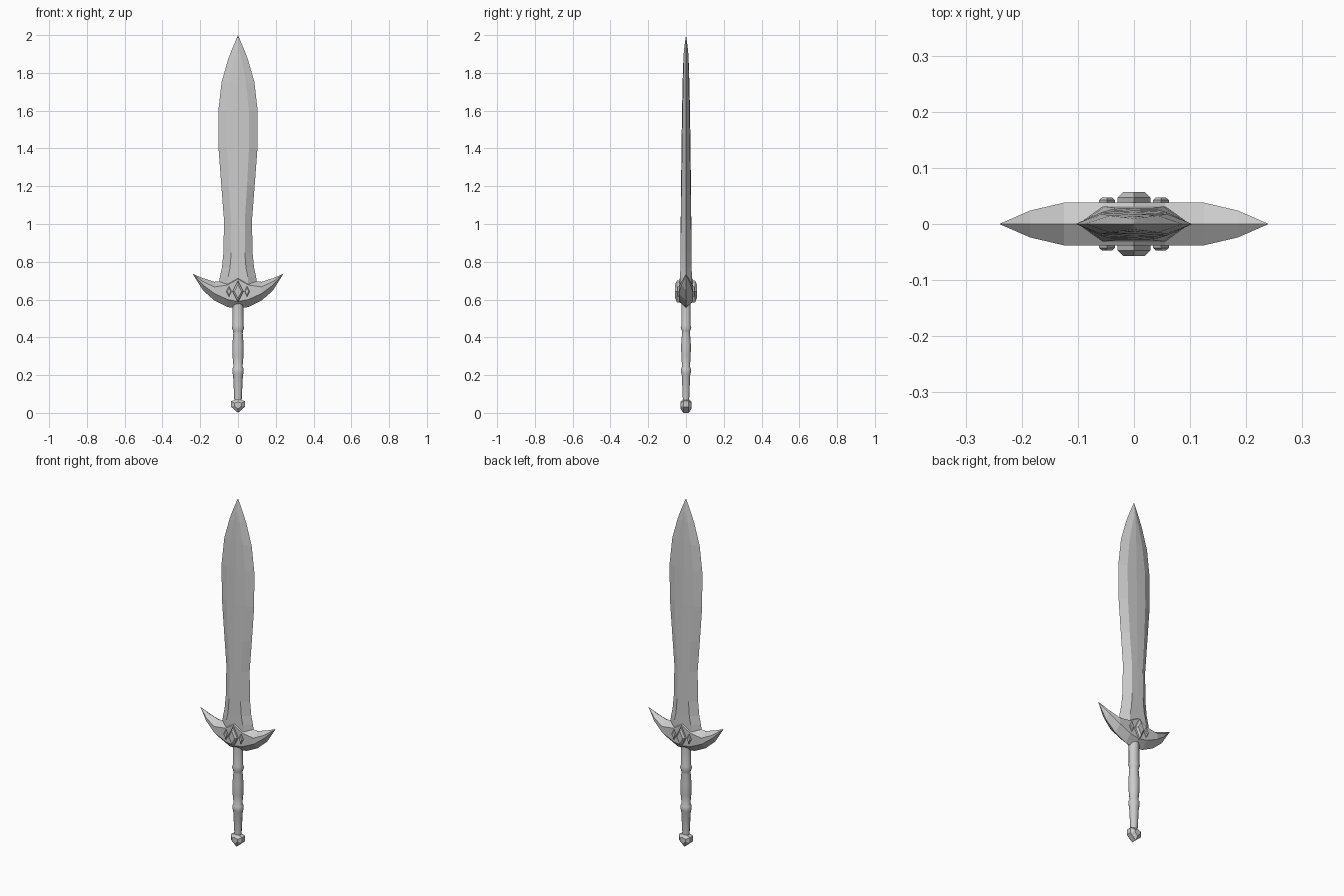
import bpy, bmesh, math
from mathutils import Vector

cube = bpy.data.objects.get("Cube")
if cube:
    bpy.data.objects.remove(cube, do_unlink=True)

steel = bpy.data.materials.new("grey steel")
steel.use_nodes = True
GREY = (0.6, 0.6, 0.6, 1)
steel.diffuse_color = GREY
steel.node_tree.nodes["Principled BSDF"].inputs["Base Color"].default_value = GREY


def loft(name, rings, smooth=False):
    """Skin a list of equal rings, cap the ends and weld collapsed points."""
    bm = bmesh.new()
    rows = [[bm.verts.new(p) for p in ring] for ring in rings]
    n = len(rows[0])
    for a, b in zip(rows, rows[1:]):
        for i in range(n):
            j = (i + 1) % n
            bm.faces.new((a[i], a[j], b[j], b[i]))
    bm.faces.new(rows[0])
    bm.faces.new(rows[-1])
    bmesh.ops.remove_doubles(bm, verts=bm.verts, dist=0.0002)
    bmesh.ops.recalc_face_normals(bm, faces=bm.faces)
    mesh = bpy.data.meshes.new(name)
    bm.to_mesh(mesh)
    bm.free()
    mesh.materials.append(steel)
    obj = bpy.data.objects.new(name, mesh)
    bpy.context.collection.objects.link(obj)
    if smooth:
        bpy.ops.object.select_all(action='DESELECT')
        obj.select_set(True)
        bpy.context.view_layer.objects.active = obj
        bpy.ops.object.shade_smooth_by_angle(angle=math.radians(50))
    return obj


# Leaf-shaped blade: height, half width, bevel line, bevel depth, spine depth
blade = [
    (0.64, 0.105, 0.058, 0.032, 0.032),
    (0.72, 0.096, 0.052, 0.031, 0.031),
    (0.77, 0.085, 0.042, 0.030, 0.030),
    (0.85, 0.077, 0.036, 0.029, 0.029),
    (1.02, 0.074, 0.036, 0.027, 0.028),
    (1.20, 0.088, 0.048, 0.024, 0.026),
    (1.40, 0.103, 0.058, 0.021, 0.024),
    (1.60, 0.104, 0.058, 0.018, 0.021),
    (1.75, 0.087, 0.043, 0.015, 0.018),
    (1.87, 0.053, 0.019, 0.012, 0.014),
    (1.92, 0.034, 0.007, 0.010, 0.011),
    (2.00, 0, 0, 0, 0),
]
loft("blade", [[(w, 0, z), (b, t, z), (0, s, z), (-b, t, z),
                (-w, 0, z), (-b, -t, z), (0, -s, z), (b, -t, z)]
               for z, w, b, t, s in blade])

# Swept cross guard: x, half depth, top ridge, face top, face bottom, keel
half = [
    (0.00, 0.038, 0.735, 0.708, 0.590, 0.555),
    (0.055, 0.038, 0.700, 0.677, 0.600, 0.560),
    (0.125, 0.038, 0.694, 0.667, 0.632, 0.595),
    (0.185, 0.024, 0.713, 0.695, 0.677, 0.648),
    (0.24, 0, 0.736, 0.736, 0.736, 0.736),
]
span = [(-x, *r) for x, *r in reversed(half[1:])] + half
loft("cross_guard", [[(x, 0, top), (x, d, up), (x, d, low),
                      (x, 0, keel), (x, -d, low), (x, -d, up)]
                     for x, d, top, up, low, keel in span])


# Faceted diamond studs on both faces of the guard
def stud(name, x, width, height, depth, side):
    def ring(scale, y):
        return [(x + width * scale * a, side * y, 0.643 + height * scale * b)
                for a, b in ((1, 0), (0, 1), (-1, 0), (0, -1))]
    loft(name, [ring(1, 0.034), ring(1, 0.038 + depth * 0.5),
                ring(0.65, 0.038 + depth)])


for side, face in ((-1, "front"), (1, "back")):
    stud(face + "_centre_stud", 0, 0.029, 0.058, 0.019, side)
    for x, hand in ((0.048, "left"), (-0.048, "right")):
        stud(f"{face}_{hand}_stud", x, 0.014, 0.029, 0.009, side)

# Turned grip with raised rings
grip = [(0.03, 0.019), (0.08, 0.020), (0.20, 0.026), (0.212, 0.030),
        (0.235, 0.030), (0.245, 0.024), (0.30, 0.029), (0.36, 0.030),
        (0.42, 0.025), (0.435, 0.026), (0.45, 0.033), (0.465, 0.028),
        (0.60, 0.028)]
SIDES = 10
loft("grip", [[(r * math.cos(math.tau * i / SIDES),
                r * 0.9 * math.sin(math.tau * i / SIDES), z)
               for i in range(SIDES)] for z, r in grip], smooth=True)

# Pointed pommel with chamfered faces
outline = [(0, 0), (0.036, 0.032), (0.036, 0.062), (0, 0.074),
           (-0.036, 0.062), (-0.036, 0.032)]
loft("pommel", [[(x * s, y, 0.042 + (z - 0.042) * s) for x, z in outline]
                for y, s in ((-0.029, 0.5), (-0.014, 1), (0.014, 1), (0.029, 0.5))])
